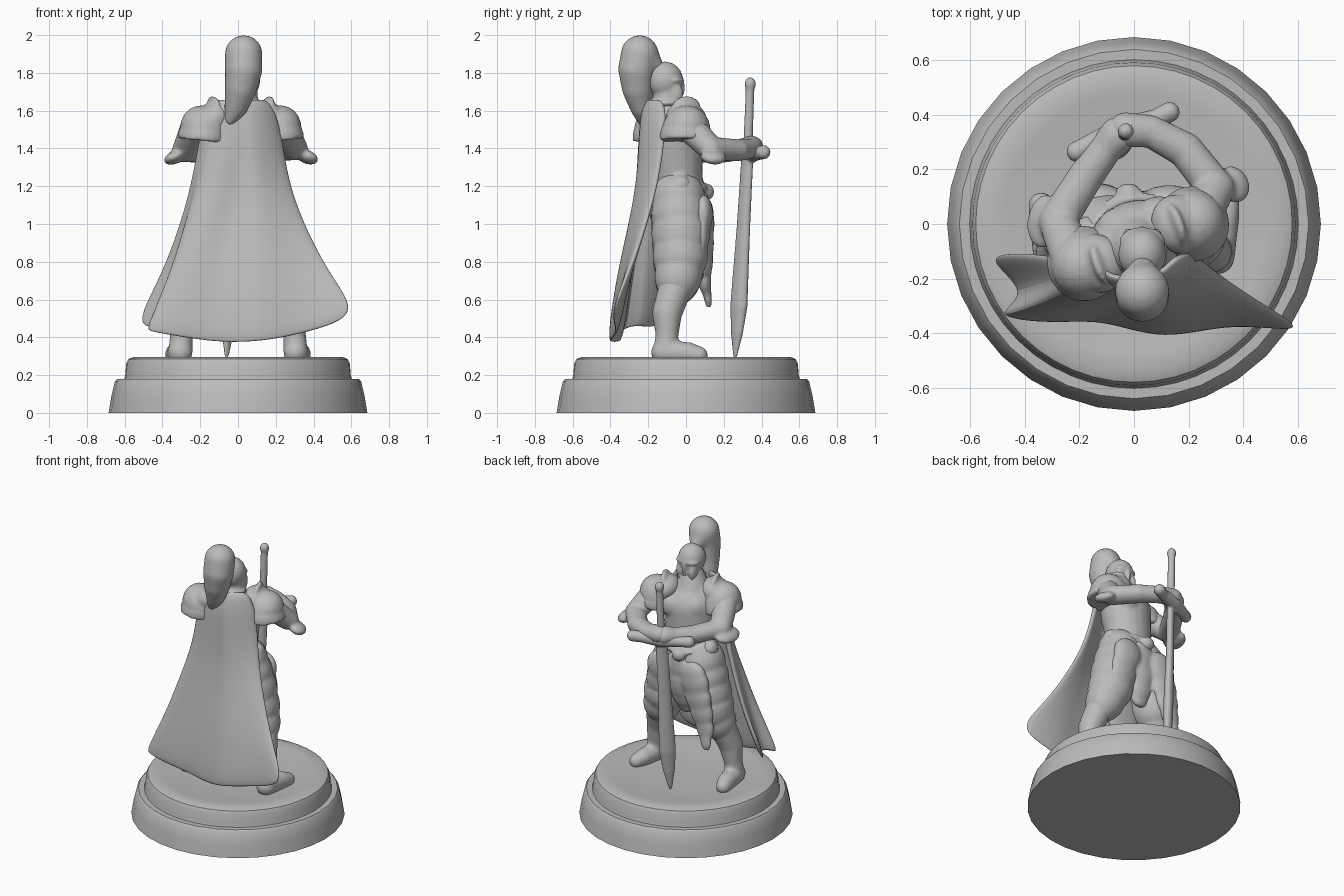
import bpy, bmesh, math
from mathutils import Matrix, Vector

cube = bpy.data.objects.get("Cube")
if cube:
    bpy.data.objects.remove(cube, do_unlink=True)

grey = bpy.data.materials.new("plain_grey")
grey.use_nodes = True
tone = (.5, .5, .5, 1)
grey.diffuse_color = tone
grey.node_tree.nodes["Principled BSDF"].inputs["Base Color"].default_value = tone


def finish(name, bm):
    """Turn a bmesh into a named, smooth-shaded object."""
    bmesh.ops.recalc_face_normals(bm, faces=bm.faces)
    mesh = bpy.data.meshes.new(name)
    bm.to_mesh(mesh)
    bm.free()
    mesh.materials.append(grey)
    obj = bpy.data.objects.new(name, mesh)
    bpy.context.collection.objects.link(obj)
    bpy.ops.object.select_all(action='DESELECT')
    obj.select_set(True)
    bpy.context.view_layer.objects.active = obj
    bpy.ops.object.shade_smooth_by_angle(angle=math.radians(35))
    return obj


def ball(bm, centre, size, turn=0, tilt=0):
    """Ellipsoid turned about z and tilted about its own y."""
    matrix = (Matrix.Translation(centre) @ Matrix.Rotation(math.radians(turn), 4, 'Z')
              @ Matrix.Rotation(math.radians(tilt), 4, 'Y') @ Matrix.Diagonal((*size, 1)))
    bmesh.ops.create_icosphere(bm, subdivisions=3, radius=1, matrix=matrix)


def chain(bm, points, scale=(1, 1, 1), turn=0, ripple=0, steps=8):
    """Row of overlapping balls along x, y, z, radius points."""
    for a, b in zip(points, points[1:]):
        for i in range(steps + 1):
            p = Vector(a).lerp(Vector(b), i / steps)
            r = p[3] * (1 + ripple * math.sin(p[2] * 60 + p[0] * 12))
            ball(bm, p[:3], [r * s for s in scale], turn)


def sculpt(name, bm, voxel=.012, soften=4):
    """Fuse overlapping balls into one soft surface."""
    obj = finish(name, bm)
    mod = obj.modifiers.new("fuse", 'REMESH')
    mod.mode, mod.voxel_size, mod.use_smooth_shade = 'VOXEL', voxel, True
    mod = obj.modifiers.new("soften", 'SMOOTH')
    mod.factor, mod.iterations = .5, soften
    return obj


def lathe(name, profile, sides):
    bm = bmesh.new()
    verts = [bm.verts.new((r, 0, z)) for r, z in profile]
    edges = [bm.edges.new(pair) for pair in zip(verts, verts[1:])]
    bmesh.ops.spin(bm, geom=verts + edges, cent=(0, 0, 0), axis=(0, 0, 1),
                   angle=math.tau, steps=sides)
    bmesh.ops.remove_doubles(bm, verts=bm.verts, dist=.0005)
    return finish(name, bm)


# Stand
lathe("lower_base", [(0, 0), (.685, 0), (.67, .09), (.652, .165), (.64, .18), (0, .18)], 32)
lathe("upper_base", [(0, .17), (.605, .17), (.597, .2), (.592, .26), (.58, .285), (.55, .297),
                     (.48, .293), (.38, .28), (.2, .274), (0, .272)], 48)

# Torso with turned chest, neck, belt and hip pouches
bm = bmesh.new()
chain(bm, [(0, -.05, 1.1, .16), (0, -.05, 1.24, .145), (.01, -.07, 1.44, .165)], (1.1, .95, 1), 20)
chain(bm, [(.01, -.09, 1.5, .135), (.02, -.1, 1.68, .065)])
chain(bm, [(-.18, -.14, 1.53, .08), (.2, 0, 1.53, .08)])
for side in (-1, 1):
    ball(bm, (.01 + side * .07, .02 + side * .02, 1.47), (.08, .06, .08), 20)
    ball(bm, (side * .17, -.03, 1.2), (.05, .06, .06))
ball(bm, (0, -.04, 1.19), (.19, .16, .035), 10)
ball(bm, (-.02, .11, 1.17), (.05, .04, .045))
sculpt("torso", bm)

# Legs with baggy trousers, boots and feet
for name, side in (("left", 1), ("right", -1)):
    bm = bmesh.new()
    chain(bm, [(side * .09, -.04, 1.14, .14), (side * .14, -.03, .95, .147),
               (side * .185, -.03, .78, .137), (side * .23, -.05, .67, .105)], ripple=.06)
    sculpt(name + "_trouser", bm)
    bm = bmesh.new()
    chain(bm, [(side * .24, -.05, .68, .09), (side * .28, -.1, .53, .08),
               (side * .3, -.1, .41, .06), (side * .305, -.11, .33, .065)])
    chain(bm, [(side * .305, -.12, .32, .065), (side * .325, .01, .315, .06),
               (side * .34, .07, .305, .047)])
    sculpt(name + "_boot", bm)

# Skirt cloths
bm = bmesh.new()
chain(bm, [(0, .08, 1.12, .08), (-.01, .07, .93, .09), (-.02, .03, .8, .07)], (1, .55, 1), ripple=.06)
chain(bm, [(-.13, .1, 1.05, .1), (-.18, .1, .85, .09), (-.22, .1, .7, .065), (-.24, .12, .59, .035)],
      (1, .5, 1), ripple=.06)
chain(bm, [(.13, .09, 1.05, .1), (.18, .07, .85, .08)], (1, .5, 1), ripple=.06)
chain(bm, [(0, -.1, 1.1, .15), (0, -.11, .72, .15)], (1, .3, 1))
sculpt("skirt_cloth", bm)

# Arms: shoulder, elbow, wrist, hand and flared elbow guard
arms = {
    "left": ([(.23, .01, 1.52, .085), (.3, .13, 1.4, .07), (.19, .27, 1.39, .066),
              (.06, .34, 1.4, .06), (-.03, .345, 1.41, .065)], (.365, .145, 1.355), (.06, .07, .035), 25),
    "right": ([(-.22, -.13, 1.52, .085), (-.28, .01, 1.39, .07), (-.18, .17, 1.38, .066),
               (-.1, .28, 1.39, .06), (-.06, .325, 1.4, .068)], (-.33, .01, 1.355), (.065, .1, .035), -8),
}
for name, (path, guard, size, turn) in arms.items():
    tilt = 25 if guard[0] > 0 else -25
    bm = bmesh.new()
    chain(bm, path, (1, 1, .9))
    ball(bm, guard, size, turn, tilt)
    sculpt(name + "_arm", bm, .01)

# Shoulder plates: sloping domes with a flared lower lame and a raised inner ridge
for name, centre, side in (("left", (.205, 0, 1.48), 1), ("right", (-.175, -.145, 1.48), -1)):
    c = Vector(centre)
    bm = bmesh.new()
    ball(bm, c + Vector((0, 0, .01)), (.125, .13, .145), 20, side * 35)
    ball(bm, c + Vector((side * .01, 0, -.02)), (.137, .14, .125), 20, side * 20)
    ball(bm, c + Vector((-side * .045, 0, .08)), (.1, .11, .085), 20, side * 30)
    bmesh.ops.bisect_plane(bm, geom=bm.verts[:] + bm.edges[:] + bm.faces[:], clear_inner=True,
                           plane_co=c - Vector((0, 0, .04)), plane_no=(-side * .1, 0, 1))
    bmesh.ops.holes_fill(bm, edges=[e for e in bm.edges if e.is_boundary])
    ball(bm, c + Vector((-side * .05, 0, .14)), (.025, .08, .06), 20, side * 15)
    sculpt(name + "_shoulder_plate", bm, .01, 3)

# Helmet with brow, cheek guards and face
bm = bmesh.new()
ball(bm, (.03, -.11, 1.76), (.088, .095, .1))
ball(bm, (.03, -.1, 1.68), (.075, .075, .08))
ball(bm, (.03, -.06, 1.76), (.085, .05, .022))
ball(bm, (.03, -.03, 1.72), (.014, .025, .06))
for side in (-1, 1):
    ball(bm, (.03 + side * .05, -.06, 1.69), (.025, .045, .065))
ball(bm, (.03, -.11, 1.64), (.095, .095, .03))
sculpt("helmet", bm, .01, 3)

# Plume sweeping over and down the back
bm = bmesh.new()
chain(bm, [(.03, -.15, 1.83, .035), (.03, -.21, 1.87, .075), (.03, -.245, 1.9, .1),
           (.03, -.26, 1.82, .1), (.015, -.255, 1.72, .085), (-.01, -.235, 1.62, .062),
           (-.04, -.23, 1.55, .03)])
sculpt("plume", bm)

# Sword standing point down
bm = bmesh.new()
chain(bm, [(-.035, .325, 1.36, .04), (-.045, .305, 1, .044), (-.05, .28, .57, .056),
           (-.055, .27, .43, .04), (-.06, .26, .3, .014)], (1, .6, 1), 45, steps=24)
chain(bm, [(-.035, .325, 1.34, .026), (-.03, .34, 1.74, .024)], steps=24)
ball(bm, (-.03, .34, 1.74), (.03, .03, .037))
chain(bm, [(-.21, .265, 1.37, .038), (-.16, .295, 1.37, .034), (-.04, .345, 1.375, .05),
           (.08, .385, 1.375, .036), (.13, .41, 1.38, .038)])
sculpt("sword", bm, .008, 3)

# Cape: rows of x, y points from the left edge round to the folded right flap
rows = [
    (1.66, [(.15, -.12), (.12, -.16), (.07, -.19), (.02, -.2), (-.03, -.2), (-.08, -.19), (-.11, -.17), (-.13, -.14)]),
    (1.55, [(.22, -.1), (.17, -.17), (.08, -.23), (.02, -.23), (-.05, -.23), (-.12, -.22), (-.16, -.19), (-.18, -.14)]),
    (1.25, [(.26, -.14), (.18, -.2), (.08, -.25), (.02, -.22), (-.07, -.25), (-.18, -.22), (-.2, -.17), (-.23, -.12)]),
    (1, [(.35, -.21), (.24, -.25), (.1, -.3), (-.03, -.25), (-.16, -.28), (-.28, -.25), (-.25, -.2), (-.3, -.12)]),
    (.72, [(.5, -.31), (.31, -.31), (.11, -.37), (-.09, -.3), (-.24, -.32), (-.38, -.3), (-.3, -.23), (-.41, -.1)]),
    (.4, [(.67, -.41), (.36, -.35), (.11, -.43), (-.12, -.34), (-.3, -.36), (-.55, -.34), (-.36, -.26), (-.58, -.11)]),
]
hem_lift = [.11, .01, -.04, -.04, -.01, .03, .06, .02]
bm = bmesh.new()
grid = []
for z, points in rows:
    lifts = hem_lift if z == rows[-1][0] else [0] * len(points)
    grid.append([bm.verts.new((x, y, z + up)) for (x, y), up in zip(points, lifts)])
for upper, lower in zip(grid, grid[1:]):
    for i in range(len(upper) - 1):
        bm.faces.new((upper[i], upper[i + 1], lower[i + 1], lower[i]))
cape = finish("cape", bm)
for face in cape.data.polygons:
    face.use_smooth = True
thick = cape.modifiers.new("thickness", 'SOLIDIFY')
thick.thickness, thick.offset = .04, 0
round_off = cape.modifiers.new("rounding", 'SUBSURF')
round_off.levels = round_off.render_levels = 3
